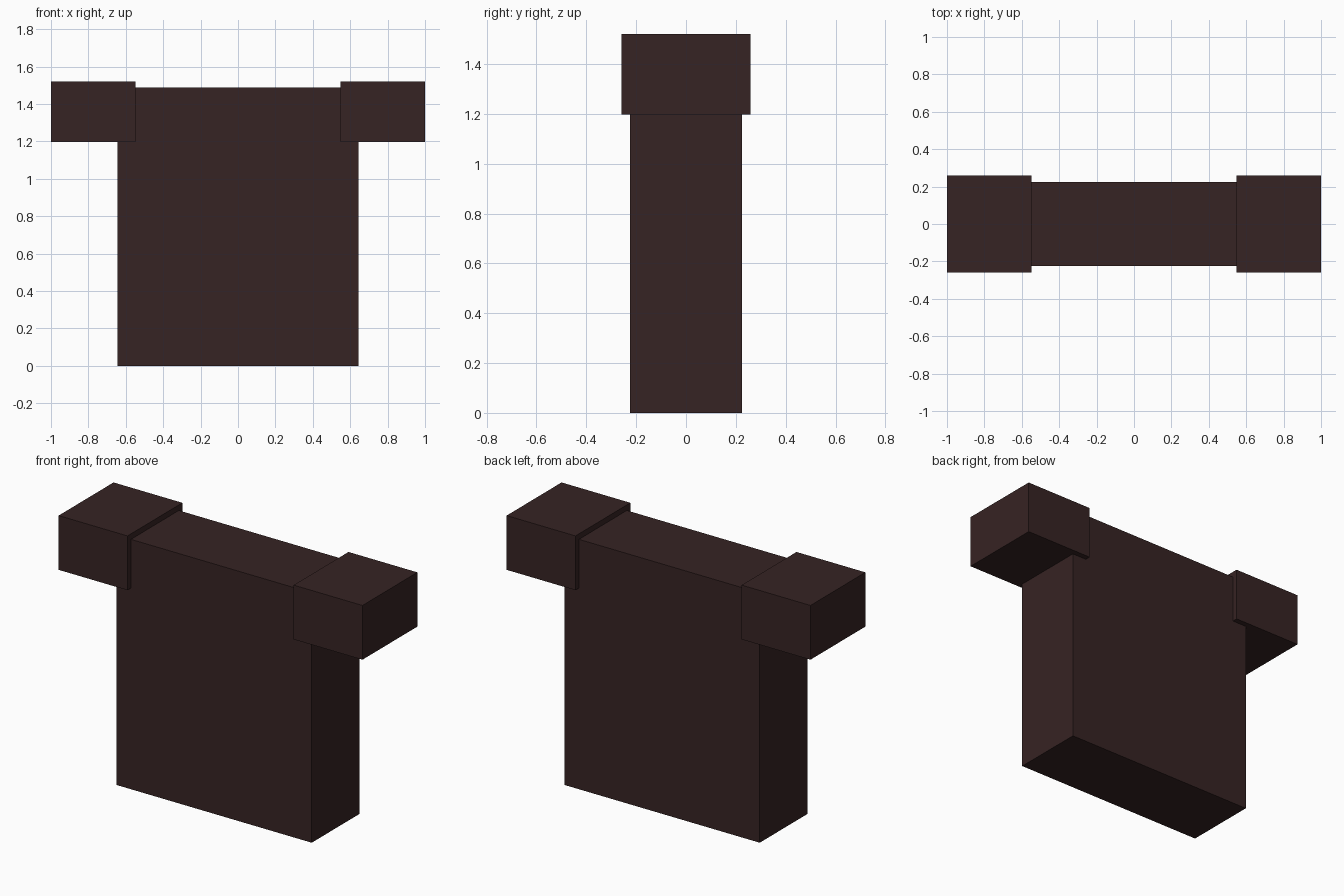
import bpy
import bmesh
from mathutils import Matrix, Vector

default_cube = bpy.data.objects.get("Cube")
if default_cube:
    bpy.data.objects.remove(default_cube, do_unlink=True)

# Single dark brown cloth colour
cloth = bpy.data.materials.new("dark_brown_cloth")
cloth.use_nodes = True
colour = (0.037, 0.017, 0.017, 1.0)
cloth.diffuse_color = colour
cloth.node_tree.nodes["Principled BSDF"].inputs["Base Color"].default_value = colour


def add_box(name, low, high):
    """Flat-shaded box between two corners."""
    low, high = Vector(low), Vector(high)
    bm = bmesh.new()
    bmesh.ops.create_cube(bm, size=1.0, matrix=Matrix.Diagonal((*(high - low), 1.0)))
    mesh = bpy.data.meshes.new(name)
    bm.to_mesh(mesh)
    bm.free()
    mesh.materials.append(cloth)
    obj = bpy.data.objects.new(name, mesh)
    obj.location = (low + high) / 2
    bpy.context.collection.objects.link(obj)
    return obj


# Torso slab
add_box("torso", (-0.643, -0.225, 0), (0.643, 0.225, 1.487))

# Sleeves, slightly thicker than the torso and overlapping its shoulders
add_box("left_sleeve", (0.547, -0.258, 1.197), (1, 0.258, 1.52))
add_box("right_sleeve", (-1, -0.258, 1.197), (-0.547, 0.258, 1.52))
